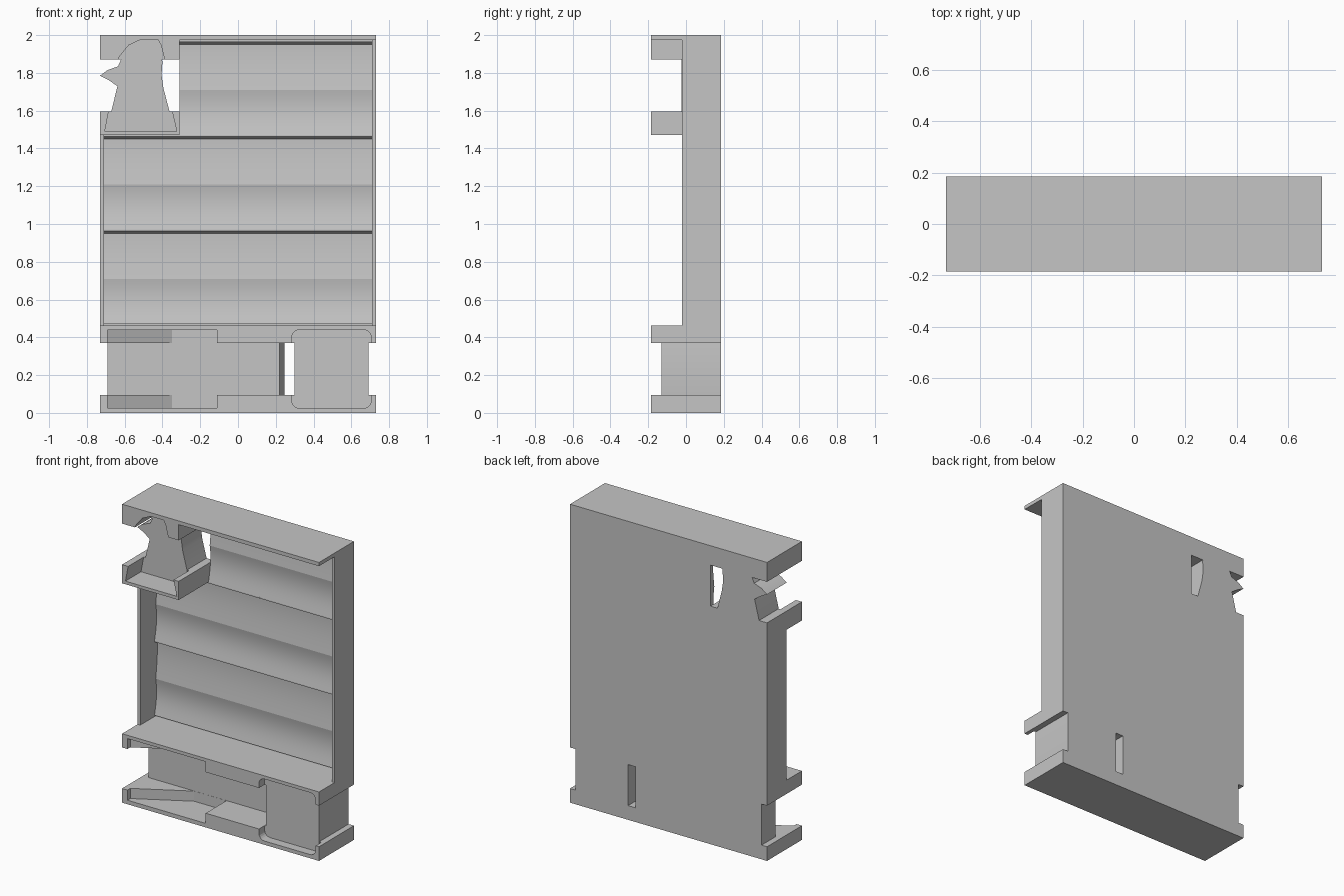
import bpy, bmesh, math
from mathutils import Vector

old = bpy.data.objects.get("Cube")
if old:
    bpy.data.objects.remove(old, do_unlink=True)

grey = bpy.data.materials.new("light grey")
grey.use_nodes = True
COL = (0.56, 0.56, 0.56, 1)
grey.diffuse_color = COL
grey.node_tree.nodes["Principled BSDF"].inputs["Base Color"].default_value = COL

W, FRONT, BACK, FACE = 0.73, -0.185, 0.185, -0.02


def prism(name, pts, axis, a, b):
    """Extrude a 2D outline along one axis from a to b."""
    place = {"x": lambda p: (a, p[0], p[1]),
             "y": lambda p: (p[0], a, p[1]),
             "z": lambda p: (p[0], p[1], a)}[axis]
    step = Vector([(b - a) if c == axis else 0 for c in "xyz"])
    bm = bmesh.new()
    face = bm.faces.new([bm.verts.new(place(p)) for p in pts])
    ext = bmesh.ops.extrude_face_region(bm, geom=[face])
    bmesh.ops.translate(bm, vec=step,
                        verts=[v for v in ext["geom"] if isinstance(v, bmesh.types.BMVert)])
    bmesh.ops.recalc_face_normals(bm, faces=bm.faces)
    mesh = bpy.data.meshes.new(name)
    bm.to_mesh(mesh)
    bm.free()
    mesh.materials.append(grey)
    ob = bpy.data.objects.new(name, mesh)
    bpy.context.collection.objects.link(ob)
    return ob


def box(name, x, y, z):
    return prism(name, [(x[0], y[0]), (x[1], y[0]), (x[1], y[1]), (x[0], y[1])], "z", *z)


def activate(ob):
    bpy.ops.object.select_all(action="DESELECT")
    ob.select_set(True)
    bpy.context.view_layer.objects.active = ob


def smooth(ob, degrees):
    activate(ob)
    bpy.ops.object.shade_smooth_by_angle(angle=math.radians(degrees))


def cut(ob, cutters):
    activate(ob)
    for c in cutters:
        mod = ob.modifiers.new("cut", "BOOLEAN")
        mod.operation, mod.solver, mod.object = "DIFFERENCE", "EXACT", c
        bpy.ops.object.modifier_apply(modifier=mod.name)


def rounded(x0, x1, z0, z1, r, n=5):
    pts = []
    corners = [(x1 - r, z1 - r), (x0 + r, z1 - r), (x0 + r, z0 + r), (x1 - r, z0 + r)]
    for q, (cx, cz) in enumerate(corners):
        for i in range(n + 1):
            t = math.pi / 2 * (q + i / n)
            pts.append((cx + r * math.cos(t), cz + r * math.sin(t)))
    return pts


def offset(pts, d):
    """Grow a clockwise outline by d."""
    out = []
    for i, p in enumerate(pts):
        a, b, c = Vector(pts[i - 1]), Vector(p), Vector(pts[(i + 1) % len(pts)])
        e, f = (b - a).normalized(), (c - b).normalized()
        n1, n2 = Vector((-e.y, e.x)), Vector((-f.y, f.x))
        m = (n1 + n2).normalized()
        out.append(tuple(b + m * d / max(m.dot(n1), 0.5)))
    return out


# Back panel and thin frame walls
box("back_panel", (-W, W), (0.165, BACK), (0.45, 1.48))
box("upper_back_panel", (-0.31, W), (0.165, BACK), (1.47, 2))
box("right_frame_wall", (-W, -0.71), (FACE, BACK), (0.45, 1.48))
box("left_frame_wall", (0.71, W), (FACE, BACK), (0.45, 1.99))
box("top_plate", (-W, W), (FRONT, BACK), (1.975, 2))


# Scalloped rows: two hollows each, with a small overhang at the top
def row_profile(z0):
    pts = [(0.17, z0)]
    n = 12
    for i in range(n + 1):
        t = i / n
        pts.append((0.13 + 0.022 * math.sin(math.pi * 0.8 * t), z0 + 0.24 * t))
    for i in range(1, n + 1):
        t = i / n
        pts.append((0.143 + 0.018 * math.sin(math.pi * 0.55 * t), z0 + 0.24 + 0.24 * t))
    pts += [(0.13, z0 + 0.492), (0.13, z0 + 0.5), (0.17, z0 + 0.5)]
    return pts


for i, left_edge in enumerate((-0.71, -0.71, -0.31)):
    row = prism(f"scalloped_row_{i + 1}", row_profile(0.47 + 0.5 * i), "x", left_edge, 0.71)
    smooth(row, 12)

# Bird-head piece
bird = [(-0.73, 1.785), (-0.69, 1.815), (-0.635, 1.835), (-0.615, 1.88), (-0.57, 1.935),
        (-0.51, 1.963), (-0.437, 1.972), (-0.42, 1.94), (-0.40, 1.86), (-0.405, 1.79),
        (-0.395, 1.72), (-0.365, 1.605), (-0.342, 1.505), (-0.688, 1.505),
        (-0.67, 1.60), (-0.638, 1.73), (-0.69, 1.765)]
bird_head = prism("bird_head", bird, "y", FACE - 0.003, BACK)
smooth(bird_head, 25)

# Lip and tray around the bird, hollowed to its outline
bird_cutter = prism("bird_cutter", offset(bird, 0.014), "y", FRONT - 0.1, FACE)
upper_lip = box("upper_lip", (-W, -0.31), (FRONT, BACK), (1.87, 2))
bird_tray = box("bird_tray", (-W, -0.31), (FRONT, BACK), (1.47, 1.595))
for part in (upper_lip, bird_tray):
    cut(part, [bird_cutter])

# Base rails with a ramped notch and a rounded recess
notch = prism("notch_cutter", [(-0.69, -0.4), (-0.69, -0.155), (-0.35, 0.035),
                               (-0.11, 0.035), (-0.11, -0.4)], "z", 0.027, 0.44)
recess = prism("recess_cutter", rounded(0.285, 0.705, 0.025, 0.44, 0.04), "y", FRONT - 0.1, -0.125)
lower_rail = box("lower_rail", (-W, W), (FRONT, BACK), (0, 0.095))
upper_rail = box("upper_rail", (-W, W), (FRONT, BACK), (0.37, 0.462))
for part in (lower_rail, upper_rail):
    cut(part, [notch, recess])

# Filling pieces between the rails
prism("base_core", [(-0.69, 0.036), (0.22, 0.036), (0.245, 0.09), (0.245, BACK), (-0.69, BACK)],
      "z", 0.03, 0.44)
block = prism("corner_block", rounded(0.30, 0.69, 0.037, 0.428, 0.03), "y", -0.13, BACK)
smooth(block, 25)

for helper in (bird_cutter, notch, recess):
    bpy.data.objects.remove(helper, do_unlink=True)
